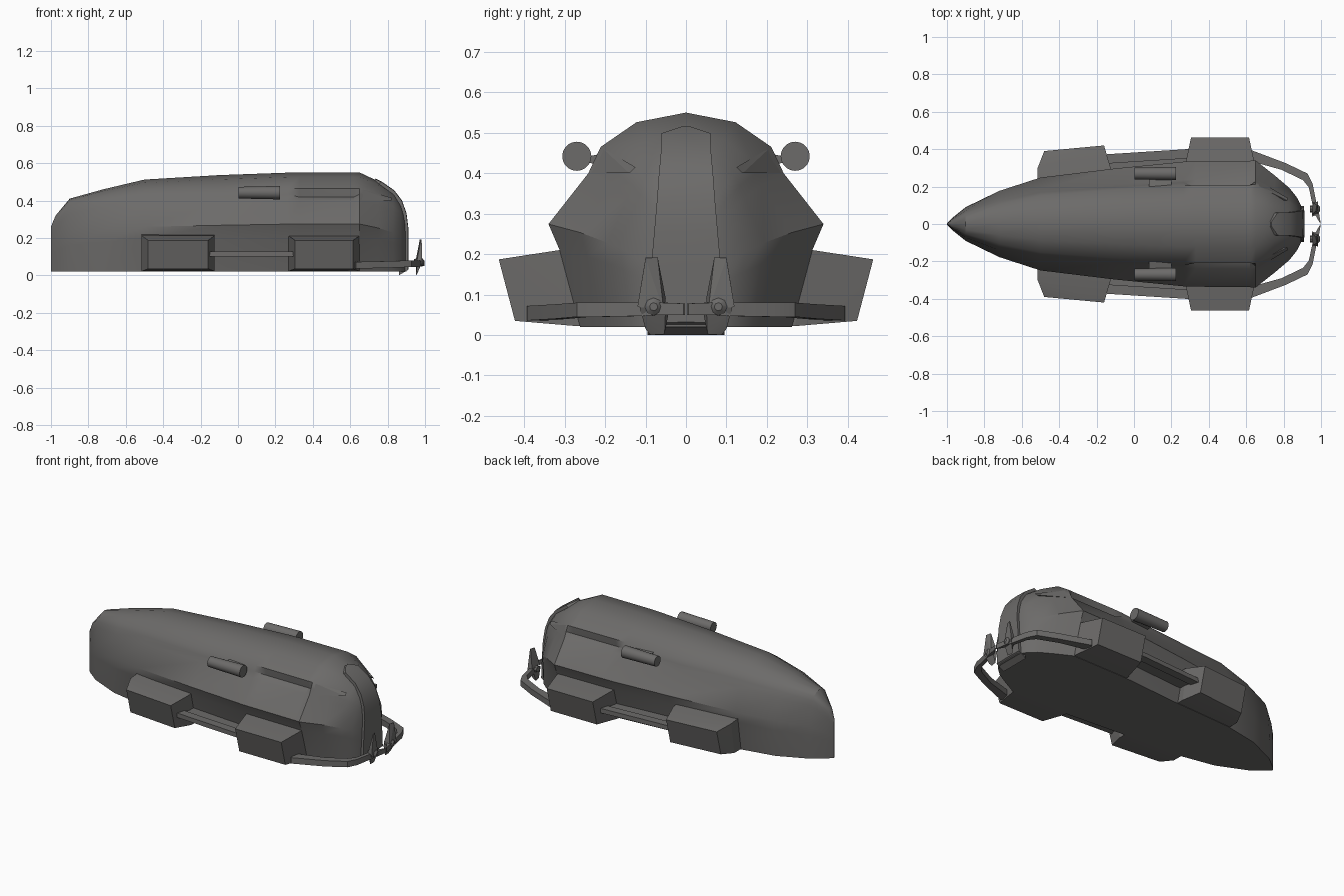
import bpy, bmesh, math
from mathutils import Vector

if "Cube" in bpy.data.objects:
    bpy.data.objects.remove(bpy.data.objects["Cube"])

metal = bpy.data.materials.new("dark grey metal")
metal.diffuse_color = (0.15, 0.146, 0.142, 1)
metal.use_nodes = True
metal.node_tree.nodes["Principled BSDF"].inputs["Base Color"].default_value = metal.diffuse_color


def finish(bm, name, mirror=False, angle=30):
    bmesh.ops.recalc_face_normals(bm, faces=bm.faces)
    me = bpy.data.meshes.new(name)
    bm.to_mesh(me)
    bm.free()
    me.materials.append(metal)
    ob = bpy.data.objects.new(name, me)
    bpy.context.collection.objects.link(ob)
    if mirror:
        m = ob.modifiers.new("mirror", 'MIRROR')
        m.use_axis = (False, True, False)
        m.use_mirror_merge = False
    bpy.ops.object.select_all(action='DESELECT')
    ob.select_set(True)
    bpy.context.view_layer.objects.active = ob
    bpy.ops.object.shade_smooth_by_angle(angle=math.radians(angle))
    return ob


def loft(name, rings, mirror=False, angle=30):
    """Skin closed rings of equal length and cap both ends."""
    bm = bmesh.new()
    vs = [[bm.verts.new(p) for p in r] for r in rings]
    n = len(rings[0])
    for a, b in zip(vs, vs[1:]):
        for i in range(n):
            j = (i + 1) % n
            bm.faces.new((a[i], a[j], b[j], b[i]))
    bm.faces.new(vs[0])
    bm.faces.new(vs[-1])
    return finish(bm, name, mirror, angle)


def solid(name, pts, mirror=True):
    """Convex solid around a few corner points."""
    bm = bmesh.new()
    for p in pts:
        bm.verts.new(p)
    bmesh.ops.convex_hull(bm, input=bm.verts)
    bmesh.ops.dissolve_limit(bm, angle_limit=0.02, verts=bm.verts, edges=bm.edges)
    return finish(bm, name, mirror, 10)


# Hull: half section (width, height fractions), blended from faceted to boxy
FULL = [(0, 1), (.36, .955), (.62, .84), (.665, .78), (.71, .717), (1, .48), (.92, .36), (.77, 0)]
BOXY = [(0, 1), (.32, .985), (.58, .94), (.7, .88), (.8, .8), (.98, .5), (1, .36), (.97, 0)]
# x, half width, top z, boxiness, groove depth
STATIONS = [(-1, .004, .26, 1, 0), (-.975, .03, .32, 1, 0), (-.9, .09, .41, 1, 0),
            (-.72, .18, .46, .8, 0), (-.5, .25, .512, .35, 0), (-.1, .297, .536, 0, 0),
            (.265, .333, .549, 0, 0), (.33, .335, .55, 0, .025), (.62, .338, .55, 0, .025),
            (.65, .34, .55, 0, 0), (.75, .262, .503, .15, 0), (.83, .195, .447, .35, 0),
            (.87, .145, .395, .6, 0), (.893, .1, .33, .8, 0), (.902, .07, .25, 1, 0)]


def section(x, w, top, box, groove):
    half = []
    for i, (f, b) in enumerate(zip(FULL, BOXY)):
        y = w * (f[0] + (b[0] - f[0]) * box)
        z = .02 + (top - .02) * (f[1] + (b[1] - f[1]) * box)
        if i == 3:
            y, z = y - groove, z - groove * .6
        half.append((x, y, z))
    return half + [(x, -y, z) for x, y, z in reversed(half[1:])]


loft("hull", [section(*s) for s in STATIONS])

# Raised band down the stern
BAND = [(.735, .515, .012), (.768, .499, .06), (.835, .452, .062), (.876, .398, .067),
        (.9, .33, .072), (.91, .25, .079), (.91, .15, .088), (.91, .03, .095)]
loft("stern_band", [[(x - .05, -w, z - .03), (x, -w, z), (x + .001, 0, z + .002), (x, w, z),
                     (x - .05, w, z - .03)] for x, z, w in BAND])


# Side pods, tapering outward from the hull
def pod(name, x0, x1, ya, yb):
    pts = []
    for xb, xo, y in ((x0, x0 + .035, ya), (x1, x1 - .035, yb)):
        pts += [(xb, .2, .022), (xb, .2, .222), (xb, .27, .022), (xb, .3, .212),
                (xo, y - .04, .035), (xo, y, .187)]
    solid(name, pts)


pod("front_pod", -.515, -.125, .39, .42)
pod("rear_pod", .27, .65, .463, .463)

# Rail joining the pods
solid("pod_rail", [(x, y, z) for x, yo in ((-.16, .372), (.31, .402))
                   for y in (yo - .05, yo) for z in (.1, .127)])
solid("rail_web", [(x, y, z) for x, yo in ((-.16, .36), (.31, .39))
                   for y in (.25, yo) for z in (.108, .118)])

# Shoulder wedges behind the grooves
solid("shoulder_wedge", [(.65, .21, .465), (.65, .14, .4), (.65, .241, .4), (.82, .14, .4),
                         (.82, .125, .415)])

# Gun barrels and their brackets
N = 20
loft("gun_barrel", [[(x, .27 + r * math.cos(2 * math.pi * i / N), .442 + r * math.sin(2 * math.pi * i / N))
                     for i in range(N)] for x, r in ((.003, .031), (.225, .036))], mirror=True, angle=40)
solid("gun_bracket", [(x, y, z) for x in (.08, .2) for y, z in
                      ((.2, .42), (.2, .45), (.25, .427), (.25, .44))])

# Rear arms sweeping in from the rear pods
ARM = [(.62, .34, .393, .036, .072), (.80, .29, .325, .04, .076), (.915, .235, .27, .045, .08),
       (.945, .195, .215, .045, .08), (.965, .1, .115, .047, .08), (.978, .05, .065, .05, .08),
       (.998, .002, .006, .05, .078)]
rings = []
for k, (x, yi, yo, zb, zt) in enumerate(ARM):
    dx = .012 if k < 3 else .01 if k < 6 else .002
    rings.append([(x - dx, yi, zb), (x + dx * (k < 6), yo, zb), (x + dx * (k < 6), yo, zt), (x - dx, yi, zt)])
loft("rear_arm", rings, mirror=True, angle=20)

# Twin-blade propellers at the arm ends
solid("upper_blade", [(.972, .07, .192), (.982, .1, .19), (.978, .1, .192), (.952, .05, .09),
                      (.985, .12, .07), (.985, .055, .06), (.957, .115, .08)])
solid("lower_blade", [(.955, .053, .002), (.952, .088, 0), (.96, .1, .015), (.952, .04, .07),
                      (.985, .115, .07), (.982, .05, .08), (.957, .11, .085)])
loft("propeller_hub", [[(x, .08 + r * math.cos(math.pi * i / 4), .07 + r * math.sin(math.pi * i / 4))
                        for i in range(8)] for x, r in ((.94, .018), (.985, .022), (.995, .01))], mirror=True)
